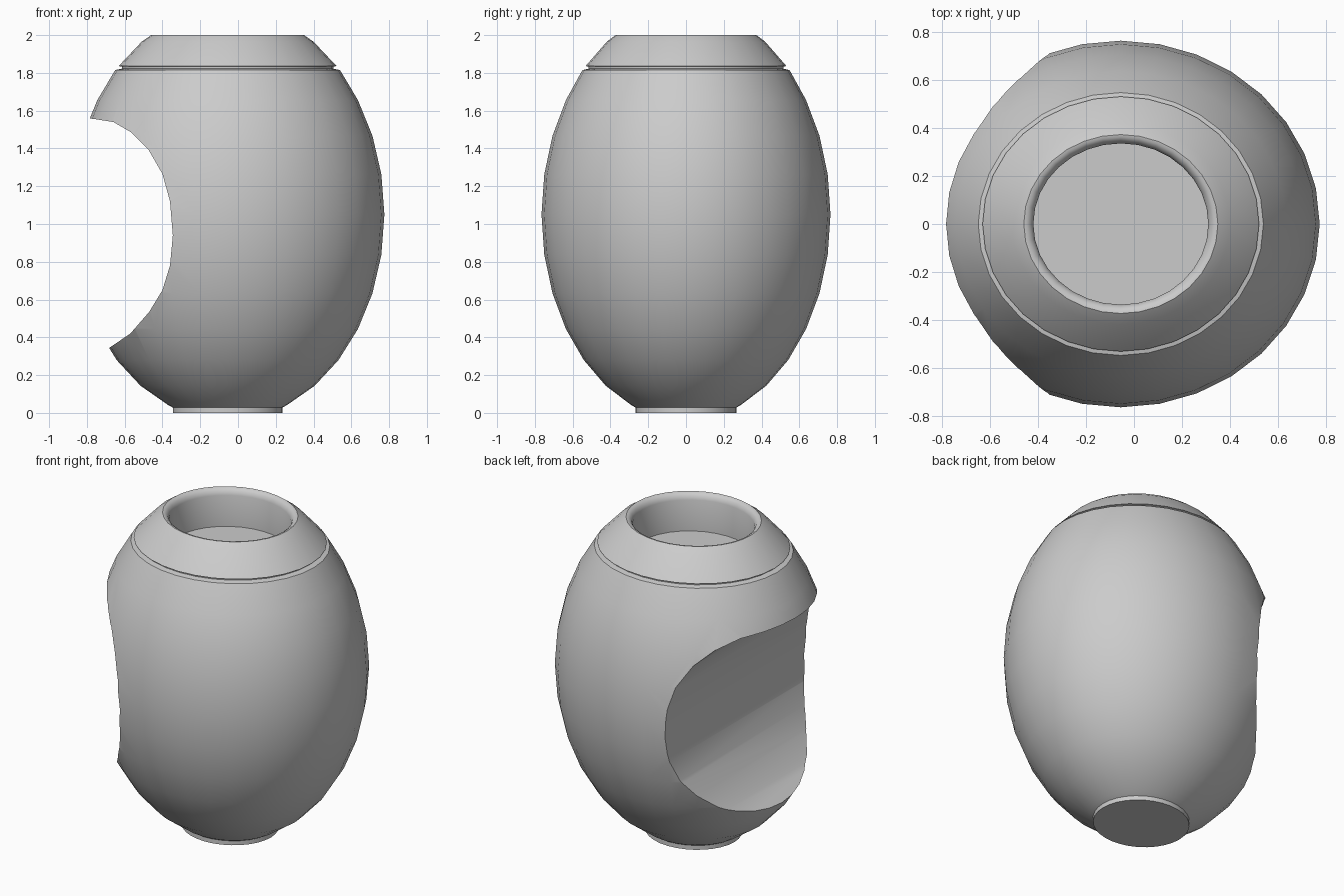
import bpy, bmesh
from math import sin, cos, pi, radians

if "Cube" in bpy.data.objects:
    bpy.data.objects.remove(bpy.data.objects["Cube"])

SEG = 32
CX = -0.055          # axis of the vase
YS = 0.765 / 0.83    # slightly oval in plan


def make_object(name, bm):
    bmesh.ops.recalc_face_normals(bm, faces=bm.faces)
    me = bpy.data.meshes.new(name)
    bm.to_mesh(me)
    bm.free()
    ob = bpy.data.objects.new(name, me)
    bpy.context.collection.objects.link(ob)
    return ob


def revolve(name, profile):
    """Closed oval solid from (radius, z) points, capped at both ends."""
    bm = bmesh.new()
    rings = [[bm.verts.new((CX + r * cos(2 * pi * i / SEG),
                            r * YS * sin(2 * pi * i / SEG), z))
              for i in range(SEG)] for r, z in profile]
    for a, b in zip(rings, rings[1:]):
        for i in range(SEG):
            j = (i + 1) % SEG
            bm.faces.new((a[i], a[j], b[j], b[i]))
    bm.faces.new(rings[0])
    bm.faces.new(rings[-1])
    return make_object(name, bm)


# Profile: foot, egg-shaped wall, groove, sloping collar, rolled rim, recess
foot = [(0.29, 0.0), (0.29, 0.028), (0.317, 0.043)]
wall = [(0.83 * cos(radians(11.25 * k)), 1.05 + 1.09 * sin(radians(11.25 * k)))
        for k in range(-5, 4)]
groove = [(0.595, 1.815), (0.56, 1.822), (0.56, 1.833)]
collar = [(0.577, 1.836), (0.455, 1.965), (0.405, 2.0)]
rim = [(0.392, 1.998), (0.375, 1.985), (0.365, 1.96)]
recess = [(0.365, 1.76)]
vase = revolve("vase_body", foot + wall + groove + collar + rim + recess)

# Side scoop: curved profile cut straight through along y
scoop = [(-1.2, 1.575), (-0.80, 1.562), (-0.66, 1.54), (-0.565, 1.485),
         (-0.475, 1.395), (-0.40, 1.265), (-0.36, 1.12), (-0.345, 0.94),
         (-0.36, 0.78), (-0.40, 0.65), (-0.47, 0.535), (-0.57, 0.42),
         (-0.68, 0.345), (-0.78, 0.29), (-1.2, 0.2)]
bm = bmesh.new()
face = bm.faces.new([bm.verts.new((x, -1.2, z)) for x, z in scoop])
ext = bmesh.ops.extrude_face_region(bm, geom=[face], use_keep_orig=True)
bmesh.ops.translate(bm, vec=(0, 2.4, 0),
                    verts=[g for g in ext["geom"] if isinstance(g, bmesh.types.BMVert)])
cutter = make_object("scoop_cutter", bm)
cutter.hide_render = True

mod = vase.modifiers.new("scoop", "BOOLEAN")
mod.operation = "DIFFERENCE"
mod.solver = "EXACT"
mod.object = cutter

# Apply the cut, then smooth the shading
bpy.ops.object.select_all(action="DESELECT")
vase.select_set(True)
bpy.context.view_layer.objects.active = vase
bpy.ops.object.modifier_apply(modifier=mod.name)
bpy.data.objects.remove(cutter)
bpy.ops.object.shade_smooth_by_angle(angle=radians(35))
